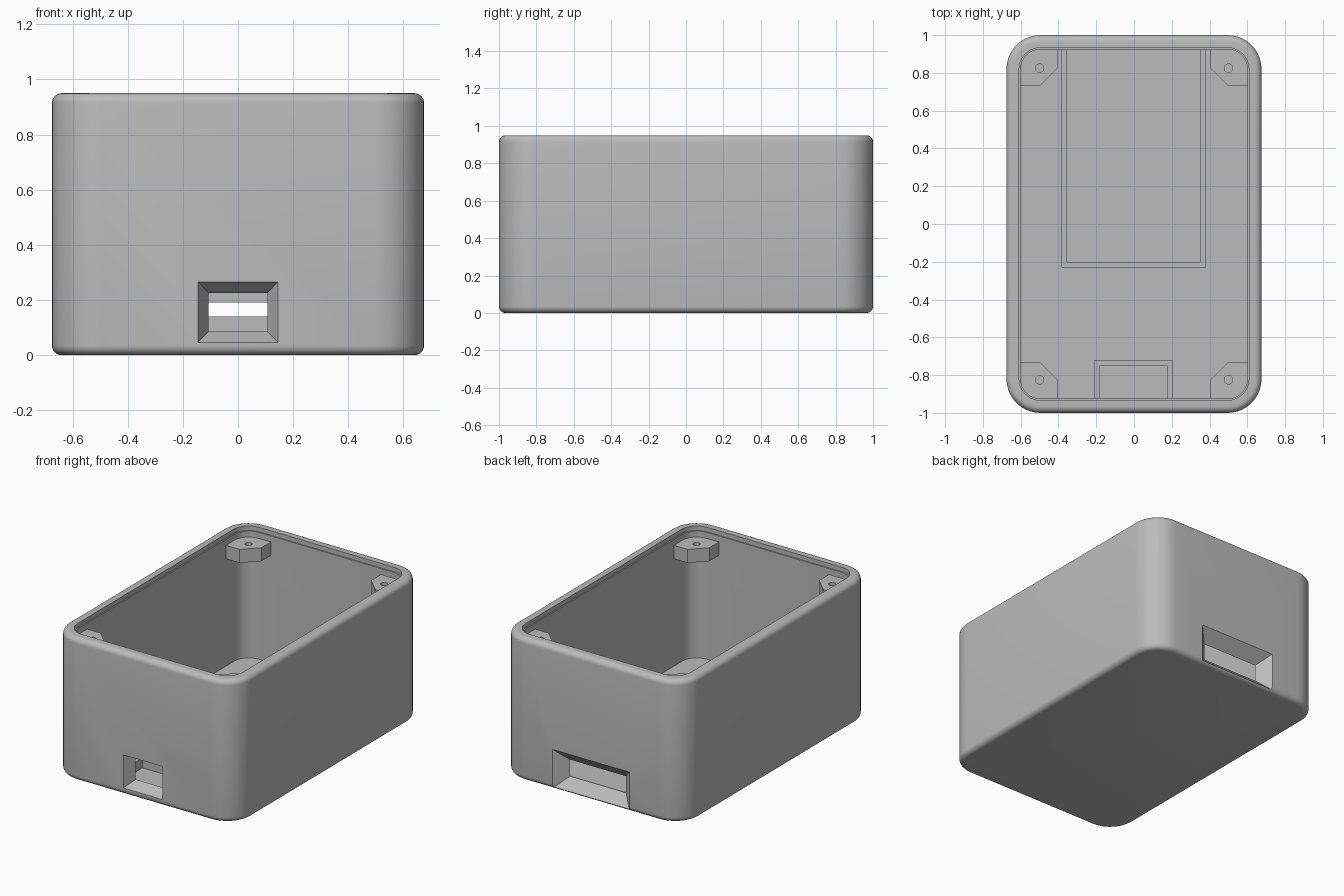
import bpy, bmesh, math
from mathutils import Matrix

if "Cube" in bpy.data.objects:
    bpy.data.objects.remove(bpy.data.objects["Cube"], do_unlink=True)

HALF_X, HALF_Y, HEIGHT = 0.675, 1.0, 0.95
CORNER, WALL, FLOOR, FILLET = 0.18, 0.075, 0.075, 0.035

grey = bpy.data.materials.new("plain grey")
grey.use_nodes = True
grey.diffuse_color = (0.5, 0.5, 0.5, 1)
grey.node_tree.nodes["Principled BSDF"].inputs["Base Color"].default_value = (0.5, 0.5, 0.5, 1)


def finish(name, bm):
    bmesh.ops.recalc_face_normals(bm, faces=bm.faces)
    mesh = bpy.data.meshes.new(name)
    bm.to_mesh(mesh)
    bm.free()
    mesh.materials.append(grey)
    obj = bpy.data.objects.new(name, mesh)
    bpy.context.collection.objects.link(obj)
    return obj


def loft(name, rings):
    """Skin a stack of equal-length point rings and cap both ends."""
    bm = bmesh.new()
    loops = [[bm.verts.new(p) for p in ring] for ring in rings]
    n = len(loops[0])
    for a, b in zip(loops, loops[1:]):
        for i in range(n):
            j = (i + 1) % n
            bm.faces.new((a[i], a[j], b[j], b[i]))
    bm.faces.new(loops[0][::-1])
    bm.faces.new(loops[-1])
    return finish(name, bm)


def prism(name, outline, z0, z1):
    return loft(name, [[(x, y, z) for x, y in outline] for z in (z0, z1)])


def rounded_ring(inset, z, steps=10):
    r = CORNER - inset
    pts = []
    for k, (sx, sy) in enumerate([(1, 1), (-1, 1), (-1, -1), (1, -1)]):
        cx, cy = sx * (HALF_X - CORNER), sy * (HALF_Y - CORNER)
        for i in range(steps + 1):
            a = (k + i / steps) * math.pi / 2
            pts.append((cx + r * math.cos(a), cy + r * math.sin(a), z))
    return pts


def cut(obj, cutter):
    cutter.hide_render = True
    mod = obj.modifiers.new("cut", "BOOLEAN")
    mod.operation, mod.solver, mod.object = "DIFFERENCE", "EXACT", cutter
    bpy.context.view_layer.objects.active = obj
    bpy.ops.object.modifier_apply(modifier=mod.name)
    bpy.data.objects.remove(cutter, do_unlink=True)


# Open case: outer fillets, rim, lid recess, inner wall and floor
arc = [i / 6 * math.pi / 2 for i in range(7)]
profile = [(FILLET * (1 - math.sin(a)), FILLET * (1 - math.cos(a))) for a in arc]
profile += [(inset, HEIGHT - z) for inset, z in reversed(profile)]
lip = WALL - 0.008
profile += [(lip, HEIGHT), (lip, 0.92), (WALL, 0.92), (WALL, FLOOR)]
case = loft("case", [rounded_ring(i, z) for i, z in profile])


# Flared cable openings through the end walls
def flared_cutter(side, outer, inner):
    rings = []
    for t in (-0.2, 1.2):
        w, lo, hi = (a + (b - a) * t for a, b in zip(outer, inner))
        y = side * (HALF_Y - WALL * t)
        rings.append([(-w, y, lo), (w, y, lo), (w, y, hi), (-w, y, hi)])
    return loft("opening_cutter", rings)


cut(case, flared_cutter(-1, (0.145, 0.046, 0.266), (0.107, 0.085, 0.226)))
cut(case, flared_cutter(1, (0.283, 0.01, 0.266), (0.206, 0.08, 0.19)))


# U-shaped retaining ribs on the floor
def rib(name, x0, x1, y_closed, y_wall, t=0.03):
    s = math.copysign(t, y_wall - y_closed)
    outline = [(x0, y_wall), (x0, y_closed), (x1, y_closed), (x1, y_wall),
               (x1 - t, y_wall), (x1 - t, y_closed + s),
               (x0 + t, y_closed + s), (x0 + t, y_wall)]
    return prism(name, outline, FLOOR - 0.005, 0.14)


rib("back_tray_rib", -0.385, 0.38, -0.23, 0.93)
rib("front_tray_rib", -0.21, 0.205, -0.72, -0.93)

# Corner screw mounts under the lid, each with a screw hole
for sx, side in ((1, "left"), (-1, "right")):
    for sy, end in ((1, "back"), (-1, "front")):
        shape = [(0.61, 0.73), (0.5, 0.73), (0.405, 0.825), (0.405, 0.93), (0.61, 0.93)]
        mount = prism(f"{end}_{side}_screw_mount", [(sx * x, sy * y) for x, y in shape], 0.79, 0.88)
        bm = bmesh.new()
        bmesh.ops.create_cone(bm, cap_ends=True, segments=24, radius1=0.022, radius2=0.022,
                              depth=0.2, matrix=Matrix.Translation((sx * 0.5, sy * 0.825, 0.84)))
        cut(mount, finish("hole_cutter", bm))

# Smooth fillets with crisp edges elsewhere
bpy.ops.object.select_all(action="DESELECT")
for obj in bpy.context.scene.objects:
    if obj.type == "MESH":
        obj.select_set(True)
        bpy.context.view_layer.objects.active = obj
bpy.ops.object.shade_smooth_by_angle(angle=math.radians(30))
